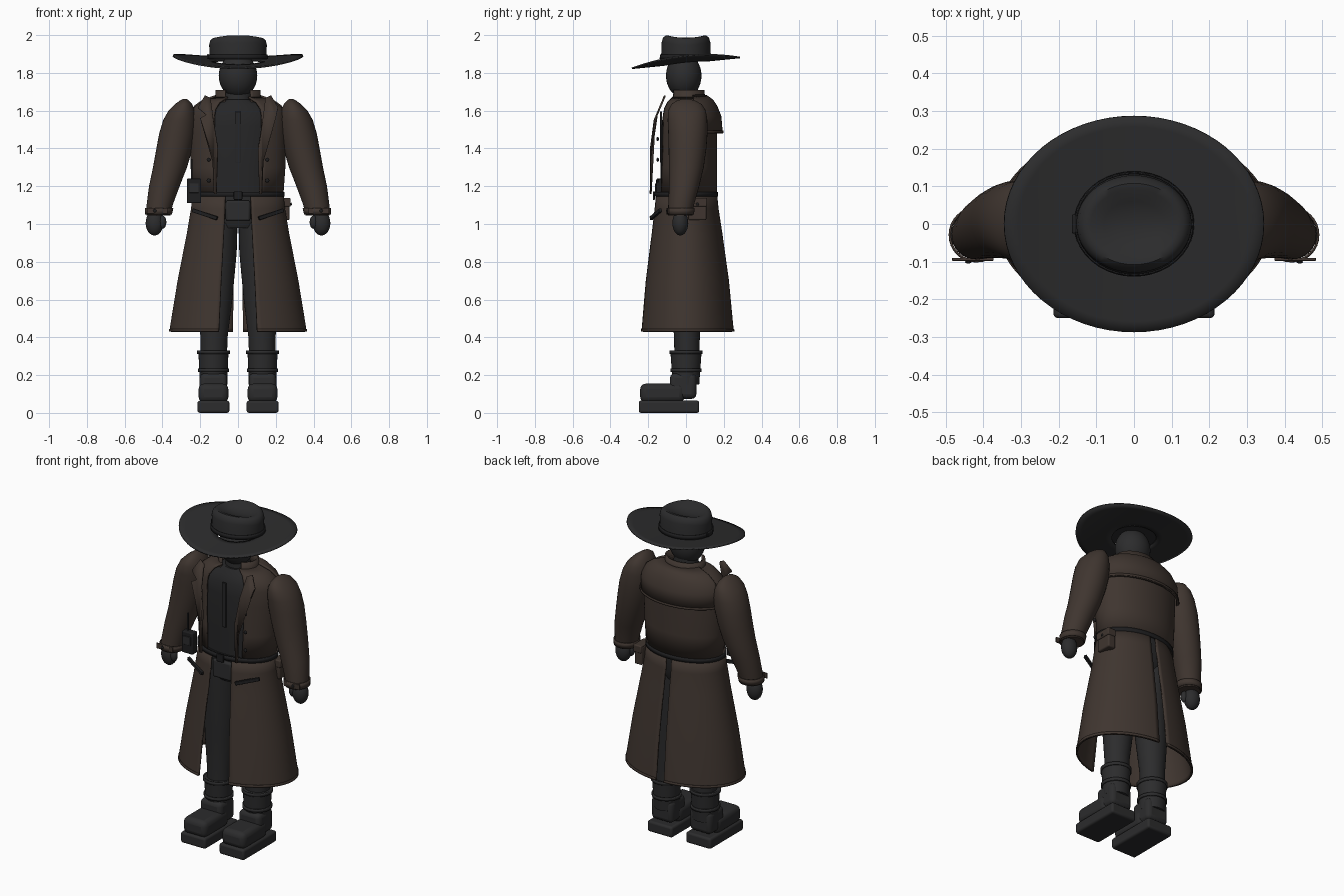
import bpy, bmesh
from math import sin, cos, pi, radians
from mathutils import Matrix, Vector

cube = bpy.data.objects.get("Cube")
if cube:
    bpy.data.objects.remove(cube, do_unlink=True)


def material(name, *rgb):
    m = bpy.data.materials.new(name)
    m.use_nodes = True
    m.diffuse_color = (*rgb, 1)
    node = m.node_tree.nodes["Principled BSDF"]
    node.inputs["Base Color"].default_value = (*rgb, 1)
    node.inputs["Roughness"].default_value = 0.8
    return m


COAT = material("brown coat", 0.05, 0.036, 0.029)
FELT = material("charcoal", 0.025, 0.025, 0.026)
SHIRT = material("dark shirt", 0.019, 0.019, 0.020)
BLACK = material("black leather", 0.013, 0.013, 0.014)
parts = []


def finish(name, bm, mat, thick=0, bevel=0):
    bmesh.ops.recalc_face_normals(bm, faces=bm.faces)
    me = bpy.data.meshes.new(name)
    bm.to_mesh(me)
    bm.free()
    me.materials.append(mat)
    ob = bpy.data.objects.new(name, me)
    bpy.context.collection.objects.link(ob)
    if thick:
        mod = ob.modifiers.new("thickness", 'SOLIDIFY')
        mod.thickness, mod.offset = thick, 0
    if bevel:
        mod = ob.modifiers.new("round", 'BEVEL')
        mod.width, mod.segments = bevel, 3
    parts.append(ob)
    return ob


def loft(name, rings, mat, arc=None, thick=0, n=40, cap=True, shape=None):
    """Stack of ellipses (z, cx, cy, rx, ry); angle 0 faces the front."""
    bm = bmesh.new()
    a0, a1 = arc or (0, 2 * pi)
    count = n + 1 if arc else n
    rows = []
    for z, cx, cy, rx, ry in rings:
        row = []
        for i in range(count):
            a = a0 + (a1 - a0) * i / n
            p = Vector((cx + rx * sin(a), cy - ry * cos(a), z))
            row.append(bm.verts.new(shape(p) if shape else p))
        rows.append(row)
    for lo, hi in zip(rows, rows[1:]):
        for i in range(n):
            j = (i + 1) % count
            bm.faces.new((lo[i], lo[j], hi[j], hi[i]))
    if cap and not arc:
        bm.faces.new(rows[0])
        bm.faces.new(rows[-1])
    return finish(name, bm, mat, thick)


def box(name, center, size, mat, bevel=0.006, rot=None):
    bm = bmesh.new()
    m = Matrix.Translation(center) @ (rot or Matrix()) @ Matrix.Diagonal((*size, 1))
    bmesh.ops.create_cube(bm, size=1, matrix=m)
    return finish(name, bm, mat, bevel=bevel)


def ball(name, center, radii, mat, seg=24):
    bm = bmesh.new()
    m = Matrix.Translation(center) @ Matrix.Diagonal((*radii, 1))
    bmesh.ops.create_uvsphere(bm, u_segments=seg, v_segments=seg // 2, radius=1, matrix=m)
    return finish(name, bm, mat)


# Hat: sweeping brim with an open middle, dented crown, band and bow
def brim_wave(p):
    return Vector((p.x, p.y, 1.853 + 0.1 * p.y + 0.038 * (p.x / 0.345) ** 2))


def crown_dent(p):
    if p.z > 1.96:
        p.z -= 0.018 * max(0, 1 - (p.y / 0.1) ** 2) * (1 - 0.3 * abs(p.x) / 0.15)
    return p


loft("hat_brim", [(0, 0, 0, 0.127 + 0.218 * t / 6, 0.115 + 0.172 * t / 6) for t in range(7)],
     FELT, thick=0.008, n=64, cap=False, shape=brim_wave)
loft("hat_crown", [(1.87, 0, 0, .155, .135), (1.91, 0, 0, .15, .13), (1.96, 0, 0, .153, .129),
                   (1.985, 0, 0, .147, .122), (1.998, 0, 0, .132, .108), (2.0, 0, 0, .115, .092),
                   (1.99, 0, 0, .08, .06), (1.985, 0, 0, .03, .02)],
     FELT, n=48, shape=crown_dent)
loft("hat_band", [(1.873, 0, 0, .158, .138), (1.897, 0, 0, .155, .135)], BLACK, thick=.004, cap=False)
box("hat_bow", (-0.159, 0, 1.886), (0.012, 0.05, 0.026), BLACK, 0.004)

# Head and neck
ball("head", (0, -0.012, 1.785), (0.102, 0.094, 0.118), FELT, 32)
loft("neck", [(1.58, 0, 0, .075, .065), (1.74, 0, 0, .068, .062)], FELT)

# Shirt, placket and hips
loft("shirt", [(1.1, 0, 0, .215, .13), (1.3, 0, 0, .222, .13), (1.52, 0, 0, .225, .13),
               (1.59, 0, 0, .21, .12), (1.63, 0, 0, .16, .1), (1.66, 0, 0, .085, .075)], SHIRT)
box("shirt_placket", (0, -0.132, 1.46), (0.026, 0.01, 0.27), SHIRT, 0.002)
loft("hips", [(0.98, 0, 0, .15, .1), (1.04, 0, 0, .2, .13), (1.16, 0, 0, .215, .135)], FELT)
box("trouser_flap", (0, -0.142, 1.07), (0.13, 0.03, 0.11), FELT, 0.012)

# Coat body: open-fronted shell, back cape and standing collar
loft("coat_body", [(1.16, 0, .005, .236, .155), (1.3, 0, .008, .246, .152), (1.48, 0, .01, .252, .15),
                   (1.57, 0, .01, .25, .148), (1.61, 0, .01, .235, .14), (1.645, 0, .01, .19, .12),
                   (1.67, 0, .01, .11, .09)],
     COAT, arc=(0.52, 2 * pi - 0.52), thick=.01, n=48)
loft("back_cape", [(1.48, 0, .01, .266, .18), (1.57, 0, .01, .262, .172), (1.625, 0, .01, .235, .15),
                   (1.655, 0, .01, .19, .13), (1.68, 0, .01, .115, .095)],
     COAT, arc=(radians(105), radians(255)), thick=.01)
loft("cape_hem", [(1.482, 0, .01, .273, .186), (1.494, 0, .01, .272, .185)], COAT,
     arc=(radians(106), radians(254)), thick=.006)
loft("coat_collar", [(1.6, 0, .008, .13, .1), (1.66, 0, .008, .116, .088), (1.71, 0, .008, .115, .085)],
     COAT, arc=(0.6, 2 * pi - 0.6), thick=.01)
loft("belt", [(1.145, 0, 0, .242, .165), (1.17, 0, 0, .242, .163)], BLACK, thick=.01, cap=False)
box("belt_buckle", (0, -0.17, 1.15), (0.045, 0.012, 0.045), BLACK, 0.004)

LAPEL = [(.113, 1.16), (.128, 1.16), (.13, 1.33), (.2, 1.56), (.168, 1.578),
         (.212, 1.615), (.175, 1.68), (.145, 1.665), (.13, 1.55), (.108, 1.4)]
ARM = [(1.045, .421, -.03, .063, .064), (1.1, .415, -.026, .069, .068), (1.2, .39, -.01, .081, .08),
       (1.3, .36, .002, .09, .092), (1.4, .336, .008, .096, .1), (1.48, .32, .01, .097, .104),
       (1.55, .307, .008, .089, .105), (1.6, .297, .005, .071, .1), (1.635, .288, .003, .045, .08),
       (1.655, .283, 0, .022, .045), (1.662, .281, 0, .008, .015)]

for s, side in ((1, "left"), (-1, "right")):
    def two(rows):
        return [(z, s * cx, cy, rx, ry) for z, cx, cy, rx, ry in rows]

    # Coat skirt half, open at the front and vented at the back
    loft(side + "_coat_skirt", [(.43, 0, .004, .358, .245), (.45, 0, .004, .356, .243),
                                (.7, 0, .003, .315, .22), (.95, 0, .002, .266, .186),
                                (1.08, 0, 0, .244, .168), (1.16, 0, 0, .236, .16)],
         COAT, arc=(s * 0.285, s * (pi - 0.075)), thick=.01)
    loft(side + "_skirt_hem", [(.43, 0, .004, .363, .25), (.444, 0, .004, .362, .249)],
         COAT, arc=(s * 0.285, s * (pi - 0.075)), thick=.006)

    # Floating lapel, bending back toward the neck
    bm = bmesh.new()
    bm.faces.new([bm.verts.new((s * x, -0.187 + max(0, z - 1.5) * 0.42, z)) for x, z in LAPEL])
    bmesh.ops.triangulate(bm, faces=bm.faces)
    finish(side + "_lapel", bm, COAT, thick=.01)

    # Coat buttons
    for z in (1.23, 1.34, 1.45):
        ball(side + "_coat_button", (s * .155, -.15, z), (.011, .007, .011), BLACK, 12)

    # Slanted pocket welt
    a, b = Vector((s * .24, -.135, 1.073)), Vector((s * .11, -.185, 1.03))
    box(side + "_pocket_welt", (a + b) / 2, ((a - b).length, .016, .02), BLACK, .003,
        (a - b).to_track_quat('X', 'Z').to_matrix().to_4x4())

    # Sleeve, cuff, strap and hand
    loft(side + "_sleeve", two(ARM), COAT, n=32)
    loft(side + "_cuff", two([(1.05, .421, -.03, .068, .069), (1.085, .417, -.028, .072, .071)]),
         COAT, thick=.006, n=32, cap=False)
    box(side + "_cuff_strap", (s * .428, -.094, 1.07), (.11, .008, .032), COAT, .002)
    ball(side + "_cuff_button", (s * .44, -.101, 1.07), (.009, .004, .009), BLACK, 12)
    ball(side + "_hand", (s * .442, -.03, 1.005), (.047, .042, .066), FELT)
    ball(side + "_thumb", (s * .4, -.045, 1.01), (.021, .02, .035), FELT, 16)

    # Trouser leg
    loft(side + "_leg", two([(.2, .13, .005, .068, .065), (.4, .127, .005, .072, .068),
                             (.6, .12, .005, .09, .085), (.85, .107, 0, .1, .1),
                             (1.08, .1, 0, .1, .115)]), FELT, n=32)

    # Boot: shaft, cuff, strap, ankle, toe and sole
    loft(side + "_boot_shaft", two([(.15, .13, 0, .074, .07), (.22, .13, 0, .075, .075),
                                    (.33, .13, 0, .08, .083)]), FELT, n=32)
    for name, z, w in (("_boot_cuff", .322, .083), ("_boot_strap", .225, .079)):
        loft(side + name, two([(z - .009, .13, 0, w, w), (z + .009, .13, 0, w, w)]),
             FELT, thick=.008, n=32, cap=False)
    box(side + "_boot_ankle", (s * .13, -.015, .142), (.145, .14, .135), FELT, .025)
    box(side + "_boot_toe", (s * .13, -.125, .105), (.158, .235, .1), FELT, .03)
    box(side + "_boot_sole", (s * .13, -.09, .0325), (.168, .32, .065), FELT, .012)

# Hip pouch on the left side
box("pouch", (.248, .06, 1.075), (.05, .095, .11), COAT, .008)
box("pouch_flap", (.252, .06, 1.115), (.054, .103, .045), COAT, .006)
ball("pouch_stud", (.281, .06, 1.105), (.004, .008, .008), BLACK, 12)

# Radio with aerial on the right side
box("radio", (-.233, -.135, 1.175), (.075, .045, .13), BLACK, .006)
box("radio_front", (-.233, -.159, 1.19), (.05, .008, .05), FELT, .002)
box("radio_aerial", (-.245, -.13, 1.29), (.009, .009, .11), BLACK, .002)

# Smooth shading with crisp edges
bpy.ops.object.select_all(action='DESELECT')
for ob in parts:
    ob.select_set(True)
bpy.context.view_layer.objects.active = parts[0]
bpy.ops.object.shade_smooth_by_angle(angle=radians(40))
